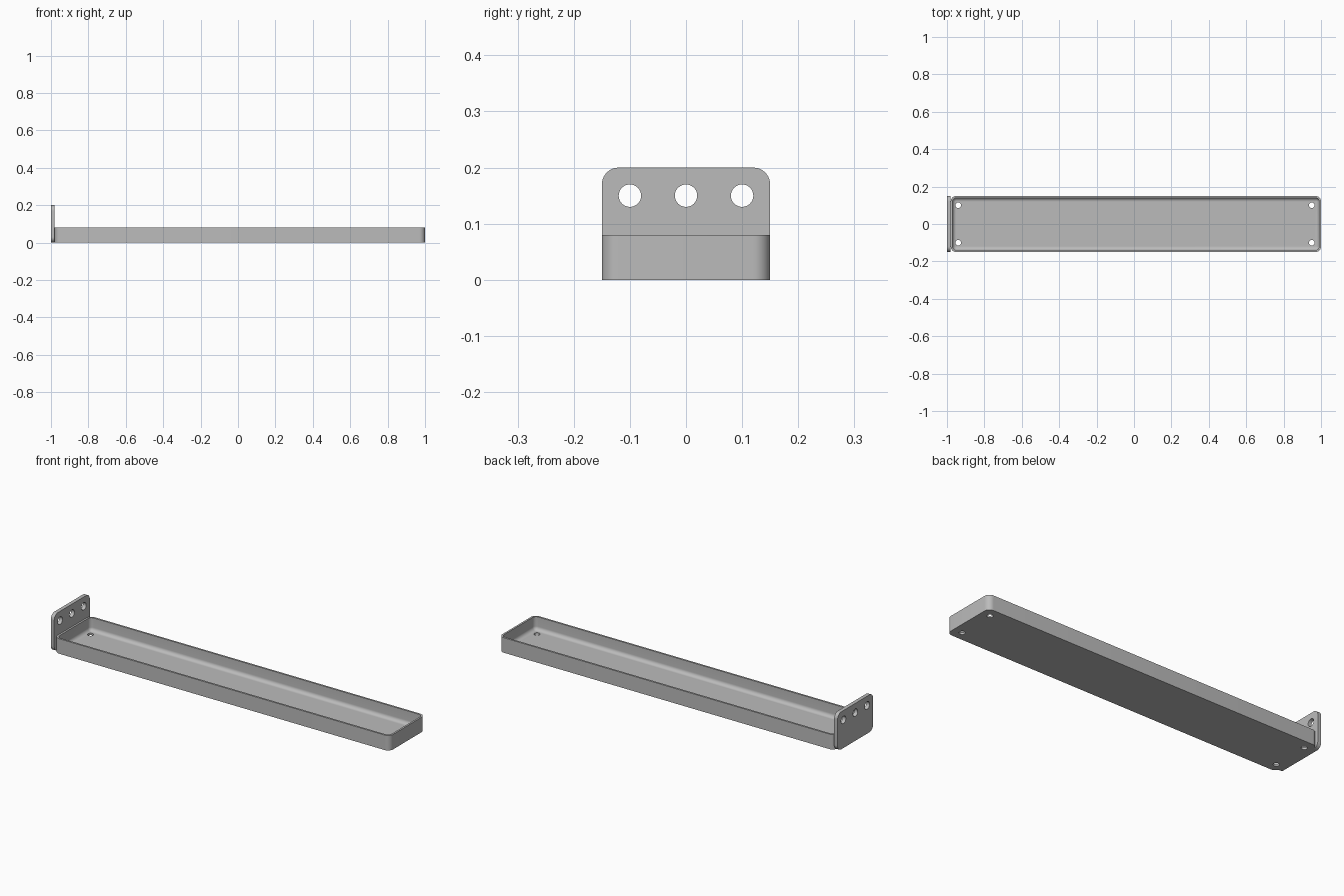
import bpy, bmesh, math
from mathutils import Matrix

cube = bpy.data.objects.get("Cube")
if cube:
    bpy.data.objects.remove(cube, do_unlink=True)

grey = bpy.data.materials.new("plain grey")
grey.use_nodes = True
colour = (0.5, 0.5, 0.5, 1)
grey.diffuse_color = colour
grey.node_tree.nodes["Principled BSDF"].inputs["Base Color"].default_value = colour


def rounded_rect(hx, hy, r, steps=10):
    """Counter-clockwise outline of a rounded rectangle."""
    points = []
    for k, (sx, sy) in enumerate([(1, 1), (-1, 1), (-1, -1), (1, -1)]):
        for i in range(steps + 1):
            a = (k + i / steps) * math.pi / 2
            points.append((sx * (hx - r) + r * math.cos(a),
                           sy * (hy - r) + r * math.sin(a)))
    return points


def make_object(name, bm):
    bmesh.ops.recalc_face_normals(bm, faces=bm.faces)
    mesh = bpy.data.meshes.new(name)
    bm.to_mesh(mesh)
    bm.free()
    mesh.materials.append(grey)
    obj = bpy.data.objects.new(name, mesh)
    bpy.context.collection.objects.link(obj)
    return obj


def stack(name, layers, matrix):
    """Skin a closed stack of (outline, height) rings."""
    bm = bmesh.new()
    rings = [[bm.verts.new((x, y, z)) for x, y in outline] for outline, z in layers]
    n = len(rings[0])
    for a, b in zip(rings, rings[1:]):
        for i in range(n):
            j = (i + 1) % n
            bm.faces.new((a[i], a[j], b[j], b[i]))
    bm.faces.new(rings[0][::-1])
    bm.faces.new(rings[-1])
    bm.transform(matrix)
    return make_object(name, bm)


def drill(obj, centres, radius, turn=Matrix()):
    """Cut round holes and drop the cutter afterwards."""
    bm = bmesh.new()
    for c in centres:
        bmesh.ops.create_cone(bm, cap_ends=True, segments=32, radius1=radius,
                              radius2=radius, depth=0.1,
                              matrix=Matrix.Translation(c) @ turn)
    cutter = make_object(obj.name + "_cutter", bm)
    cutter.hide_render = True
    mod = obj.modifiers.new("holes", "BOOLEAN")
    mod.object = cutter
    mod.solver = "EXACT"
    bpy.ops.object.select_all(action="DESELECT")
    bpy.context.view_layer.objects.active = obj
    obj.select_set(True)
    bpy.ops.object.modifier_apply(modifier=mod.name)
    bpy.data.objects.remove(cutter, do_unlink=True)
    bpy.ops.object.shade_smooth_by_angle(angle=math.radians(30))


# Tray: outer wall, rim, inner wall, then a fillet down to the floor
LEFT, RIGHT, HALF_Y, HEIGHT = -0.98, 1.0, 0.15, 0.08
WALL, FLOOR, CORNER, FILLET = 0.01, 0.01, 0.03, 0.0195
half_x = (RIGHT - LEFT) / 2


def tray_ring(inset):
    return rounded_rect(half_x - inset, HALF_Y - inset, CORNER - inset)


layers = [(tray_ring(0), 0), (tray_ring(0), HEIGHT), (tray_ring(WALL), HEIGHT)]
for i in range(9):
    a = i / 8 * math.pi / 2
    layers.append((tray_ring(WALL + FILLET * (1 - math.cos(a))),
                   FLOOR + FILLET * (1 - math.sin(a))))
tray = stack("tray", layers, Matrix.Translation(((LEFT + RIGHT) / 2, 0, 0)))
drill(tray, [(x, y, 0) for x in (-0.94, 0.95) for y in (-0.1, 0.1)], 0.015)

# Upright mounting plate at the end of the tray
sideways = Matrix.Rotation(math.pi / 2, 4, "Y")
outline = rounded_rect(0.1, HALF_Y, 0.03)
plate = stack("mounting_plate", [(outline, 0), (outline, 0.02)],
              Matrix.Translation((-1, 0, 0.1)) @ sideways)
drill(plate, [(-0.99, y, 0.15) for y in (-0.1, 0, 0.1)], 0.02, sideways)
